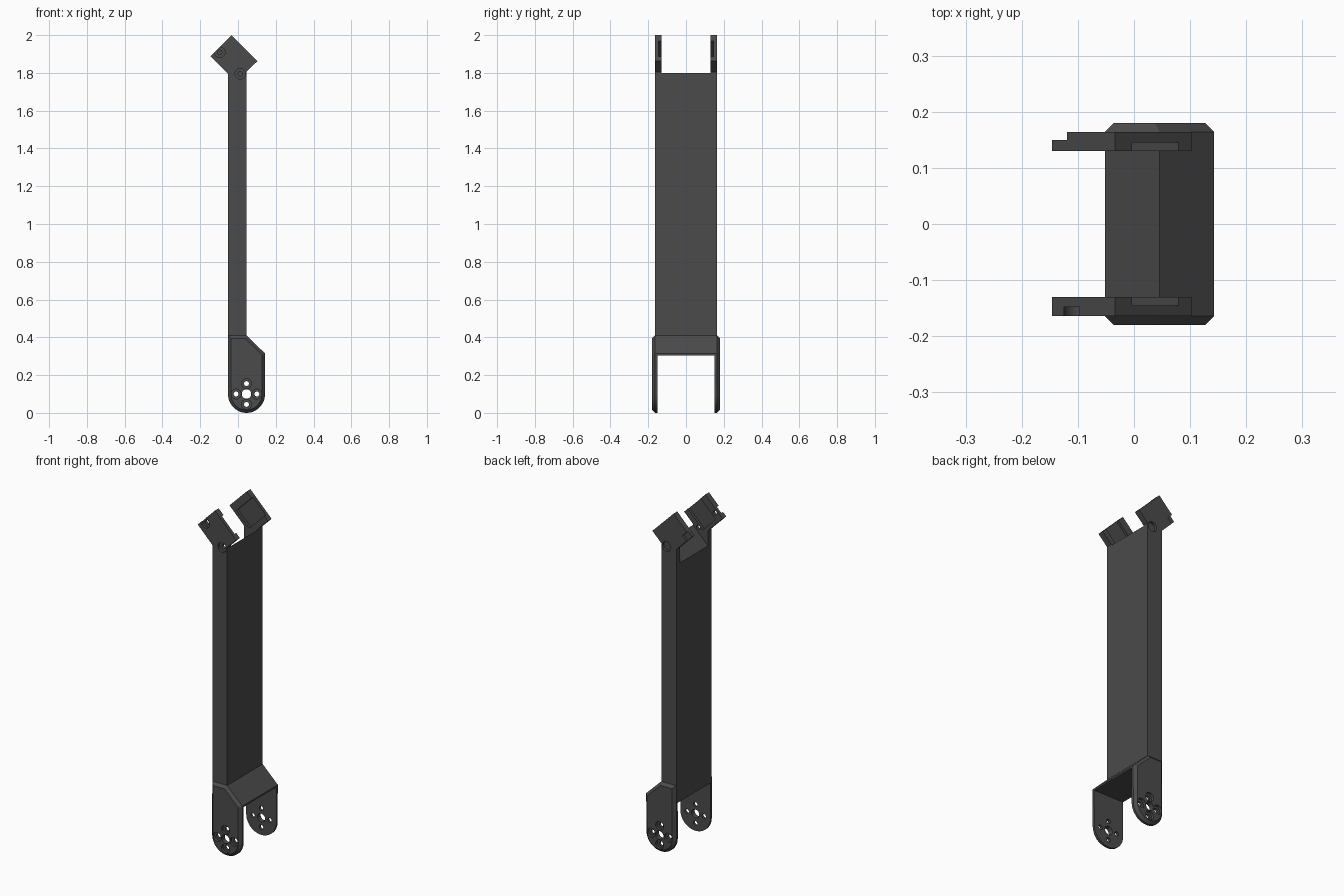
import bpy, bmesh, math
from mathutils import Vector, Matrix

if "Cube" in bpy.data.objects:
    bpy.data.objects.remove(bpy.data.objects["Cube"])

mat = bpy.data.materials.new("dark_grey")
mat.diffuse_color = (0.07, 0.07, 0.07, 1)
mat.use_nodes = True
mat.node_tree.nodes["Principled BSDF"].inputs["Base Color"].default_value = mat.diffuse_color


def finish(name, bm):
    bmesh.ops.recalc_face_normals(bm, faces=bm.faces)
    me = bpy.data.meshes.new(name)
    bm.to_mesh(me)
    bm.free()
    me.materials.append(mat)
    ob = bpy.data.objects.new(name, me)
    bpy.context.collection.objects.link(ob)
    return ob


def loft(name, rings):
    """Join (outline, y) rings with flat end caps."""
    bm = bmesh.new()
    loops = [[bm.verts.new((x, y, z)) for x, z in pts] for pts, y in rings]
    n = len(loops[0])
    for a, b in zip(loops, loops[1:]):
        for i in range(n):
            bm.faces.new((a[i], a[(i + 1) % n], b[(i + 1) % n], b[i]))
    bm.faces.new(loops[0])
    bm.faces.new(loops[-1])
    return finish(name, bm)


def circle(cx, cz, r, n=24):
    return [(cx + r * math.cos(2 * math.pi * i / n),
             cz + r * math.sin(2 * math.pi * i / n)) for i in range(n)]


def inset(pts, d):
    """Offset a counter-clockwise outline inwards."""
    out = []
    for i, p in enumerate(pts):
        p = Vector(p)
        e1 = (p - Vector(pts[i - 1])).normalized()
        e2 = (Vector(pts[(i + 1) % len(pts)]) - p).normalized()
        n1, n2 = Vector((-e1.y, e1.x)), Vector((-e2.y, e2.x))
        out.append(tuple(p + (n1 + n2) * d / (1 + n1.dot(n2))))
    return out


def cut(ob, pts, y0, y1):
    c = loft("cutter", [(pts, y0), (pts, y1)])
    c.hide_render = True
    c.hide_set(True)
    m = ob.modifiers.new("cut", 'BOOLEAN')
    m.object, m.operation, m.solver = c, 'DIFFERENCE', 'EXACT'


def apply(ob):
    """Bake the cuts and remove the helpers."""
    dg = bpy.context.evaluated_depsgraph_get()
    me = bpy.data.meshes.new_from_object(ob.evaluated_get(dg))
    used = [m.object for m in ob.modifiers]
    ob.modifiers.clear()
    ob.data = me
    for c in used:
        bpy.data.objects.remove(c)


XL, XM, XR = -0.052, 0.045, 0.143     # back face, front face, fork nose
YB, YA, YF, YC = 0.164, 0.13, 0.151, 0.18
S = math.sqrt(0.5)
CORNER = (-0.146, 1.888)              # left corner of the tilted head


def head(u, v):
    """Tilted head coordinates: u down-right, v up-right."""
    return (CORNER[0] + (u + v) * S, CORNER[1] + (v - u) * S)


def head_box(u0, u1, v0, v1):
    return [head(u0, v0), head(u1, v0), head(u1, v1), head(u0, v1)]


# Beam core with the slanted top between the arms
core = [(XL, 0.41), (XM, 0.41), (XM, 1.80), (XL, 1.703)]
loft("beam_core", [(core, -YA), (core, YA)])

# Wedge block at the top of the fork
wedge = [(XL, 0.305), (XR, 0.305), (XR, 0.315), (XM, 0.41), (XL, 0.41)]
loft("fork_bridge", [(wedge, -YF), (wedge, YF)])

# Outlines of the side plates and fork cheeks
side = [(XL, 0.41), (XM, 0.41), (XM, 1.805), head(0.194, 0.158),
        head(0, 0.158), head(0, 0), (XL, 1.794)]
R = (XR - XL) / 2
cheek = [(XM + R * math.cos(a), R + R * math.sin(a))
         for a in (math.pi + math.pi * i / 24 for i in range(25))]
cheek += [(XR, 0.315), (XM, 0.41), (XL, 0.41)]

for s, label in ((-1, "front"), (1, "rear")):
    # Side plate with tilted head
    arm = loft(label + "_side_arm", [(side, s * YA), (side, s * YB)])
    # Inner pocket open at the upper edge
    cut(arm, head_box(0.044, 0.161, 0.02, 0.2), s * 0.1, s * 0.145)
    # Screw recesses in the outer face
    cut(arm, circle(0.012, 1.795, 0.028), s * 0.148, s * 0.2)
    if s < 0:
        cut(arm, circle(-0.097, 1.909, 0.028), s * 0.148, s * 0.2)
        cut(arm, circle(-0.097, 1.909, 0.012), s * 0.1, s * 0.2)
        cut(arm, circle(0.012, 1.795, 0.012), s * 0.1, s * 0.2)
    else:
        cut(arm, head_box(-0.01, 0.04, -0.01, 0.037), s * 0.15, s * 0.2)
    apply(arm)

    # Fork cheek with chamfered outer rim
    ch = loft(label + "_fork_cheek", [(cheek, s * YF), (cheek, s * YB),
                                      (inset(cheek, YC - YB), s * YC)])
    # Axle hole and four counterbored screw holes
    cut(ch, circle(XM, 0.1, 0.025), s * 0.1, s * 0.25)
    for k in range(4):
        a = k * math.pi / 2
        x, z = XM + 0.055 * math.cos(a), 0.1 + 0.055 * math.sin(a)
        cut(ch, circle(x, z, 0.013), s * 0.1, s * 0.25)
        cut(ch, circle(x, z, 0.026), s * 0.165, s * 0.25)
    apply(ch)

# Smooth the round walls, keep hard edges
for ob in bpy.data.objects:
    ob.select_set(True)
    bpy.context.view_layer.objects.active = ob
bpy.ops.object.shade_smooth_by_angle(angle=math.radians(30))
